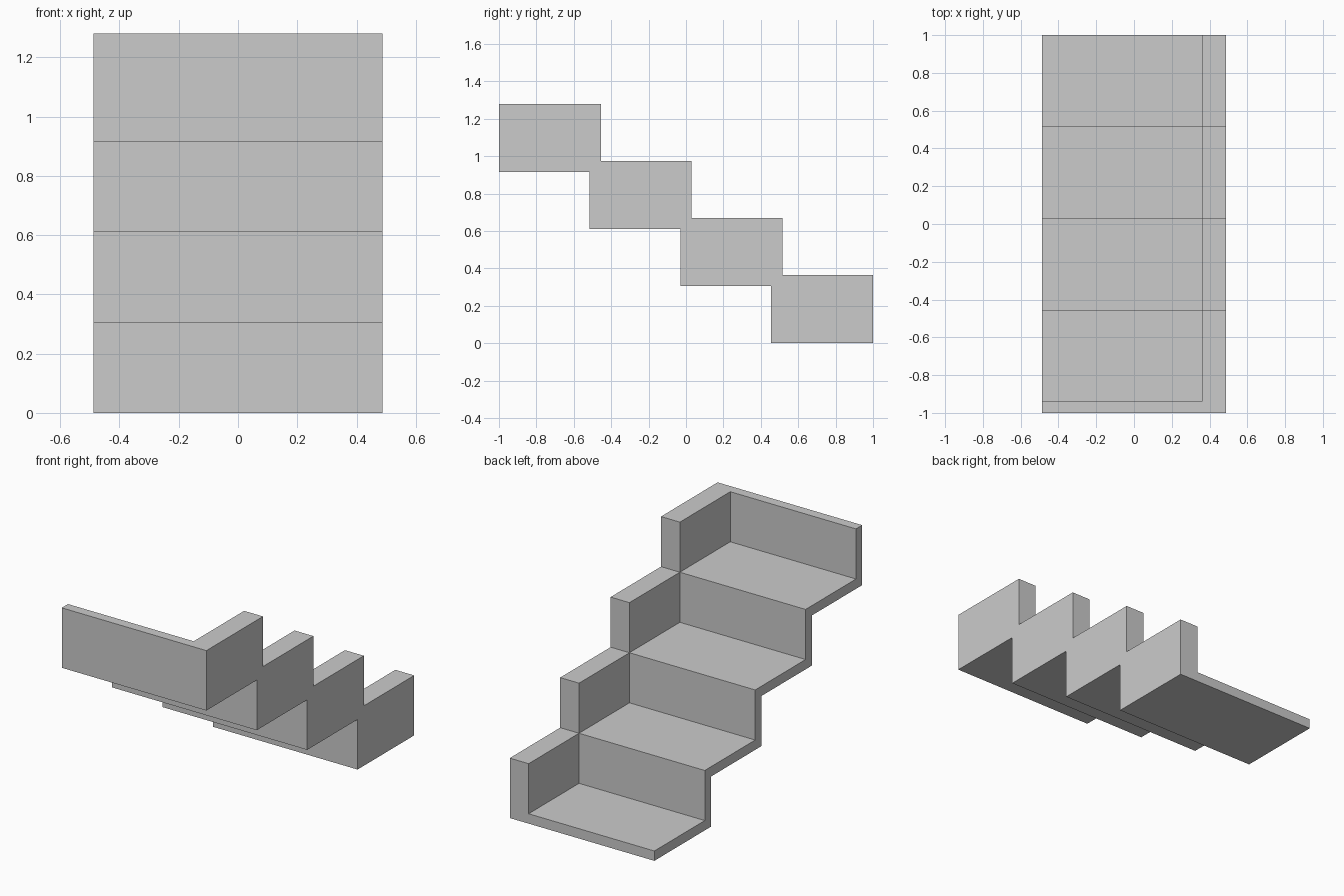
import bpy, bmesh

if "Cube" in bpy.data.objects:
    bpy.data.objects.remove(bpy.data.objects["Cube"])

STEPS, RUN, RISE, T = 4, 0.485, 0.305, 0.06
HALF, WALL_X = 0.487, 0.36

def corner(i):
    """Lower front corner (y, z) of step i, counted from the top."""
    return -1 + RUN * i, RISE * (STEPS - 1 - i)

# Stepped underside shared by both profiles, top to bottom
under = []
for i in range(STEPS):
    y, z = corner(i)
    end = y + RUN if i < STEPS - 1 else y + RUN + T
    under += [(y, z), (end, z)]

def extrude_profile(name, upper, x0, x1):
    bm = bmesh.new()
    outline = under + upper[::-1]
    face = bm.faces.new([bm.verts.new((x0, y, z)) for y, z in outline])
    ext = bmesh.ops.extrude_face_region(bm, geom=[face])
    moved = [v for v in ext["geom"] if isinstance(v, bmesh.types.BMVert)]
    bmesh.ops.translate(bm, verts=moved, vec=(x1 - x0, 0, 0))
    bmesh.ops.recalc_face_normals(bm, faces=bm.faces)
    mesh = bpy.data.meshes.new(name)
    bm.to_mesh(mesh)
    bm.free()
    obj = bpy.data.objects.new(name, mesh)
    bpy.context.collection.objects.link(obj)

# Thin treads and risers, and the full-height side wall
y, z = corner(0)
top = z + RISE + T
tread_top, wall_top = [(y, top), (y + T, top)], [(y, top)]
for i in range(STEPS):
    y, z = corner(i)
    tread_top += [(y + T, z + T), (y + RUN + T, z + T)]
    wall_top += [(y + RUN + T, z + RISE + T), (y + RUN + T, z + T)]
# drop the repeated corner where the riser top meets its first point
wall_top = wall_top[:-1]
tread_top = [p for k, p in enumerate(tread_top) if k == 0 or p != tread_top[k - 1]]

extrude_profile("treads_and_risers", tread_top, -HALF, WALL_X)
extrude_profile("side_wall", wall_top, WALL_X, HALF)
